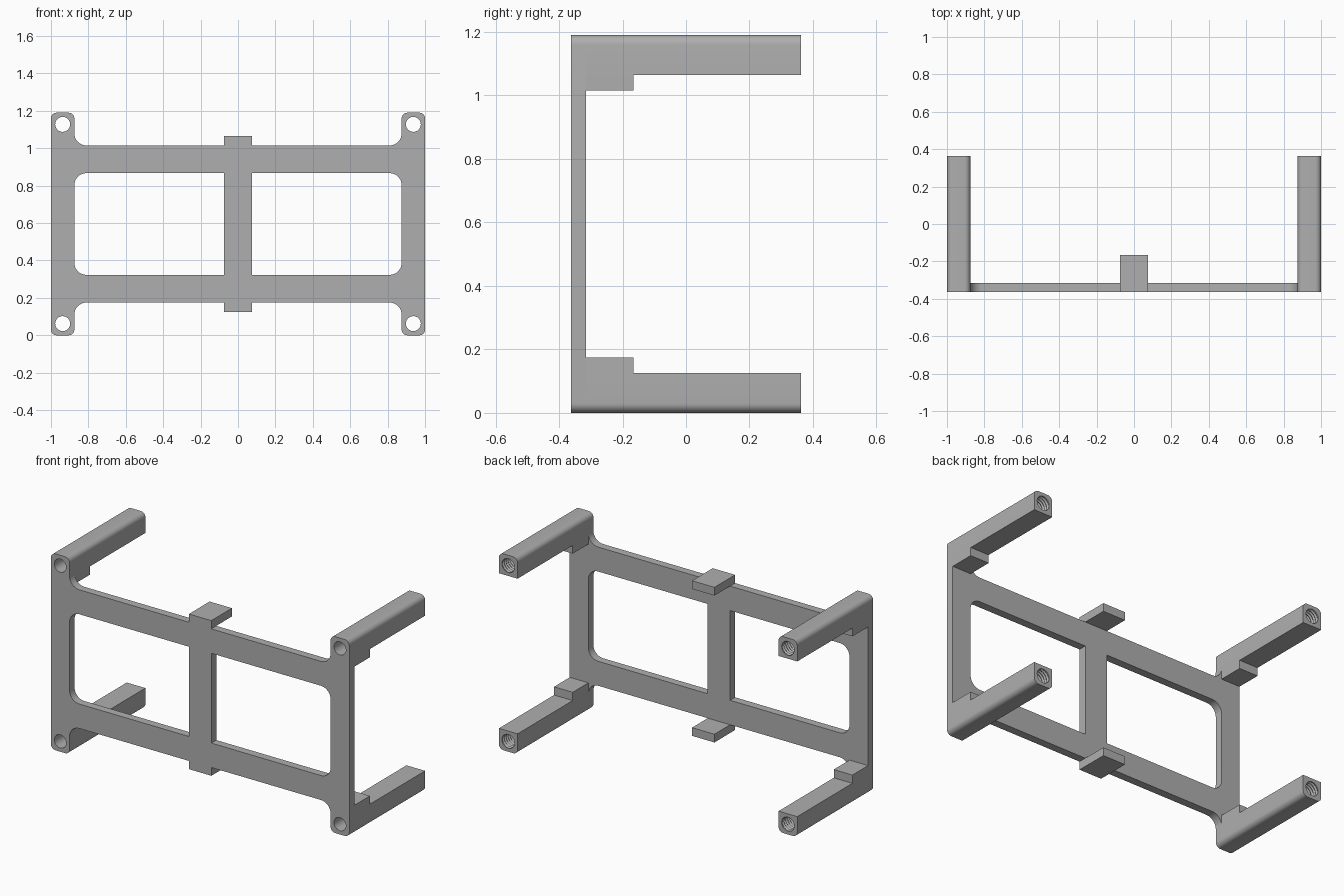
import bpy
import bmesh
from math import sin, cos, pi, radians

default = bpy.data.objects.get("Cube")
if default:
    bpy.data.objects.remove(default, do_unlink=True)

# Main dimensions
FRONT, PLATE_BACK, STEP_BACK, POST_BACK = -0.363, -0.315, -0.165, 0.363
HALF_H = 0.595           # half height, also the level of the centre line
POST_IN = 0.875          # inner side of the posts
POST_Z = 0.47            # flat inner face of posts, from centre line
RAIL_Z = 0.42            # outer edge of rails, from centre line
HOLE_X, HOLE_Z, HOLE_R = 0.9375, 0.5325, 0.04

grey = bpy.data.materials.new("matte grey")
grey.use_nodes = True
colour = (0.43, 0.43, 0.43, 1)
grey.diffuse_color = colour
grey.node_tree.nodes["Principled BSDF"].inputs["Base Color"].default_value = colour


def arc(cx, cz, r, start, end, steps=8):
    """Points of an arc, angles in degrees."""
    angles = [radians(start + (end - start) * i / steps) for i in range(steps + 1)]
    return [(cx + r * cos(a), cz + r * sin(a)) for a in angles]


def finish(name, bm):
    bmesh.ops.recalc_face_normals(bm, faces=bm.faces)
    mesh = bpy.data.meshes.new(name)
    bm.to_mesh(mesh)
    bm.free()
    mesh.materials.append(grey)
    obj = bpy.data.objects.new(name, mesh)
    bpy.context.collection.objects.link(obj)
    return obj


def prism(name, outline, y0, y1, sx=1, sz=1):
    """Extrude an x-z outline from y0 to y1, optionally mirrored."""
    bm = bmesh.new()
    face = bm.faces.new([bm.verts.new((sx * x, y0, HALF_H + sz * z)) for x, z in outline])
    ext = bmesh.ops.extrude_face_region(bm, geom=[face])
    for v in ext["geom"]:
        if isinstance(v, bmesh.types.BMVert):
            v.co.y = y1
    return finish(name, bm)


def box(x0, x1, z0, z1):
    return [(x0, z0), (x1, z0), (x1, z1), (x0, z1)]


def bore(sx, sz):
    """Lathed cutter: a plain hole that becomes threaded towards the back."""
    profile = [(FRONT - 0.05, HOLE_R)]
    y, pitch = 0.0, 0.018
    while y < POST_BACK + 0.02:
        profile += [(y, HOLE_R), (y + pitch * 0.5, HOLE_R + 0.007)]
        y += pitch
    profile.append((y, HOLE_R))
    bm = bmesh.new()
    n = 24
    rings = []
    for y, r in profile:
        rings.append([bm.verts.new((sx * HOLE_X + r * cos(2 * pi * i / n), y,
                                    HALF_H + sz * HOLE_Z + r * sin(2 * pi * i / n)))
                      for i in range(n)])
    for a, b in zip(rings, rings[1:]):
        for i in range(n):
            j = (i + 1) % n
            bm.faces.new((a[i], a[j], b[j], b[i]))
    bm.faces.new(rings[0])
    bm.faces.new(rings[-1])
    return finish("bore_cutter", bm)


def cut(obj, cutter):
    mod = obj.modifiers.new("cut", "BOOLEAN")
    mod.operation = "DIFFERENCE"
    mod.solver = "EXACT"
    mod.object = cutter
    select(obj)
    bpy.ops.object.modifier_apply(modifier=mod.name)


def select(obj):
    bpy.ops.object.select_all(action="DESELECT")
    obj.select_set(True)
    bpy.context.view_layer.objects.active = obj


# Front plate: one quarter of the outline, mirrored around
quarter = ([(0.075, POST_Z), (0.075, RAIL_Z)]
           + arc(0.81, 0.485, 0.065, -90, 0)
           + arc(0.905, 0.565, 0.03, 180, 90)
           + arc(0.97, 0.565, 0.03, 90, 0))
right_side = quarter + [(x, -z) for x, z in reversed(quarter)]
plate = prism("front_plate", right_side + [(-x, z) for x, z in reversed(right_side)],
              FRONT, PLATE_BACK)
parts = [plate]
cutters = []

# Windows, rounded at their outer corners only
window = ([(0.075, -0.272)] + arc(0.81, -0.207, 0.065, -90, 0)
          + arc(0.81, 0.207, 0.065, 0, 90) + [(0.075, 0.272)])
for sx in (1, -1):
    cutter = prism("window_cutter", window, FRONT - 0.1, PLATE_BACK + 0.1, sx)
    cut(plate, cutter)
    cutters.append(cutter)

# Corner posts with shoulders and bored holes
section = ([(POST_IN, POST_Z), (1, POST_Z)]
           + arc(0.97, 0.565, 0.03, 0, 90) + arc(0.905, 0.565, 0.03, 90, 180))
for sx, side in ((1, "left"), (-1, "right")):
    for sz, level in ((1, "upper"), (-1, "lower")):
        tag = level + "_" + side
        post = prism(tag + "_post", section, PLATE_BACK, POST_BACK, sx, sz)
        cutter = bore(sx, sz)
        cut(post, cutter)
        cut(plate, cutter)
        cutters.append(cutter)
        shoulder = prism(tag + "_shoulder", box(POST_IN, 1, RAIL_Z, POST_Z),
                         PLATE_BACK, STEP_BACK, sx, sz)
        parts += [post, shoulder]

# Centre tabs above and below the middle bar
for sz, level in ((1, "upper"), (-1, "lower")):
    parts.append(prism(level + "_tab", box(-0.075, 0.075, RAIL_Z, POST_Z),
                       PLATE_BACK, STEP_BACK, 1, sz))

for cutter in cutters:
    bpy.data.objects.remove(cutter, do_unlink=True)

for part in parts:
    select(part)
    bpy.ops.object.shade_smooth_by_angle(angle=radians(30))
